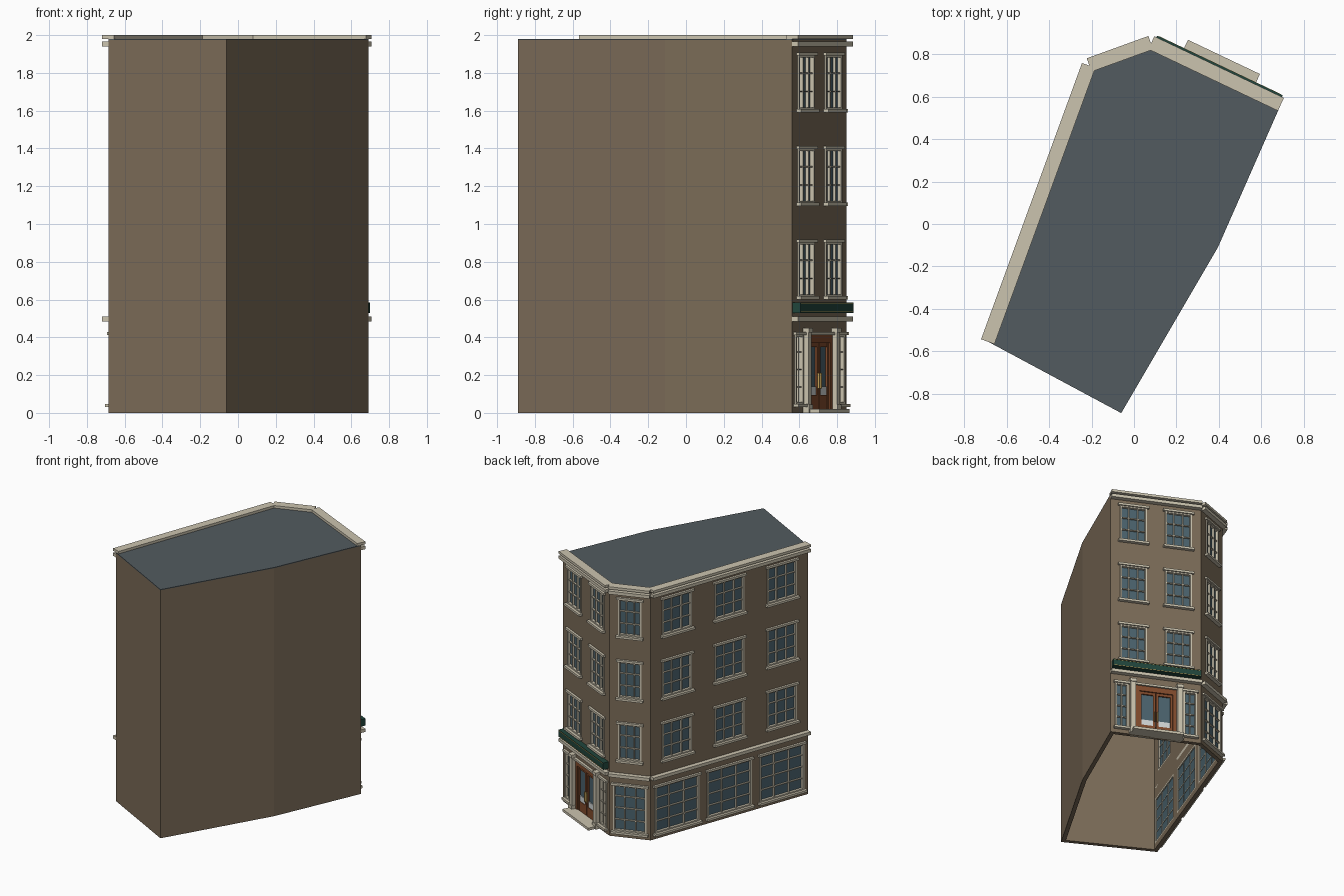
import bpy, bmesh
from mathutils import Vector, Matrix

if "Cube" in bpy.data.objects:
    bpy.data.objects.remove(bpy.data.objects["Cube"])

# Footprint, clockwise: side street, chamfer, entrance front, then blank party walls
F, A, B, C, D, E = [Vector(p) for p in [(-.685, -.555), (-.21, .745), (.08, .85),
                                        (.69, .56), (.395, -.11), (-.06, -.89)]]
FOOT = [F, A, B, C, D, E]
THICK = .03


def material(name, rgb):
    m = bpy.data.materials.new(name)
    m.diffuse_color = (*rgb, 1)
    m.use_nodes = True
    m.node_tree.nodes["Principled BSDF"].inputs["Base Color"].default_value = m.diffuse_color
    return m


BRICK = material("brown_brick", (.20, .150, .098))
CREAM = material("cream_stone", (.60, .55, .43))
SLATE = material("slate", (.085, .105, .115))
GLASS = material("glass", (.07, .125, .155))
GREEN = material("sign_green", (.015, .06, .045))
WOOD = material("door_wood", (.22, .07, .025))
BRASS = material("brass", (.55, .36, .10))
PALE = material("pale_panel", (.65, .68, .68))


def finish(bm, name, mat):
    bmesh.ops.recalc_face_normals(bm, faces=bm.faces)
    me = bpy.data.meshes.new(name)
    bm.to_mesh(me)
    bm.free()
    ob = bpy.data.objects.new(name, me)
    bpy.context.collection.objects.link(ob)
    if mat:
        me.materials.append(mat)
    return ob


def inset(poly, d):
    out, n = [], len(poly)
    for i, p in enumerate(poly):
        e1, e2 = (p - poly[i - 1]).normalized(), (poly[(i + 1) % n] - p).normalized()
        n1, n2 = Vector((-e1.y, e1.x)), Vector((-e2.y, e2.x))
        out.append(p - d * (n1 + n2) / (1 + n1.dot(n2)))
    return out


class Facade:
    """Collects boxes in wall coordinates: u along wall, n outward, z up."""

    def __init__(self, name, p, q):
        self.name, self.len, self.parts = name, (q - p).length, {}
        t = (q - p).normalized()
        c = (p + q) / 2
        self.mat = Matrix(((t.x, -t.y, 0, c.x), (t.y, t.x, 0, c.y), (0, 0, 1, 0), (0, 0, 0, 1)))

    def box(self, part, mat, u, n, z, bm=None):
        if bm is None:
            bm = self.parts.setdefault(part, (bmesh.new(), mat))[0]
        size = Matrix.Diagonal((u[1] - u[0], n[1] - n[0], z[1] - z[0], 1))
        mid = Matrix.Translation(((u[0] + u[1]) / 2, (n[0] + n[1]) / 2, (z[0] + z[1]) / 2))
        bmesh.ops.create_cube(bm, size=1, matrix=self.mat @ mid @ size)

    def window(self, u, w, z0, z1, cols, rows, lip=.014):
        a, b = u - w / 2, u + w / 2
        self.box("", None, (a, b), (-.05, .05), (z0, z1), cutter)
        self.box("glass", GLASS, (a, b), (-.022, -.014), (z0, z1))
        fr = .013
        for s in ((a, a + fr), (b - fr, b)):
            self.box("window_frames", CREAM, s, (-.03, .008), (z0, z1))
        for s in ((z0, z0 + fr), (z1 - fr, z1)):
            self.box("window_frames", CREAM, (a, b), (-.03, .007), s)
        for i in range(1, cols):
            x = a + w * i / cols
            self.box("glazing_bars", CREAM, (x - .004, x + .004), (-.026, .002), (z0, z1))
        for i in range(1, rows):
            z = z0 + (z1 - z0) * i / rows
            self.box("glazing_bars", CREAM, (a, b), (-.025, 0), (z - .0035, z + .0035))
        self.box("sills", CREAM, (a - lip, b + lip), (-.01, .028), (z0 - .014, z0 + .003))
        self.box("lintels", CREAM, (a - lip, b + lip), (-.01, .018), (z1 - .003, z1 + .014))

    def bands(self):
        h = self.len / 2
        for part, z in (("coping", (1.98, 2)), ("cornice", (1.94, 1.965)), ("shop_cornice", (.485, .51))):
            self.box(part, CREAM, (-h, h), (-.03, .037), z)

    def upper(self, centres, w):
        for k in range(3):
            for u in centres:
                self.window(u, w, .615 + .495 * k, .905 + .495 * k, 3, 3)

    def build(self):
        for part, (bm, mat) in self.parts.items():
            finish(bm, self.name + "_" + part, mat)


cutter = bmesh.new()
side, chamfer, front = Facade("side", F, A), Facade("chamfer", A, B), Facade("front", B, C)
for f in (side, chamfer, front):
    f.bands()

# Side street: three bays
bays = [-side.len / 3, 0, side.len / 3]
side.upper(bays, .26)
for u in bays:
    side.window(u, .39, .045, .415, 3, 4)

# Chamfered corner: one bay
chamfer.upper([0], .175)
chamfer.window(0, .25, .045, .415, 3, 4)

# Entrance front: two bays above, narrow windows beside the door
front.upper([-.168, .168], .2)
for s in (-1, 1):
    front.window(s * .255, .1, .045, .415, 2, 4, .01)
    p = s * .175
    front.box("pilasters", CREAM, (p - .02, p + .02), (-.01, .03), (.005, .45))
    front.box("pilaster_bases", CREAM, (p - .025, p + .025), (-.01, .036), (0, .045))
    front.box("pilaster_caps", CREAM, (p - .025, p + .025), (-.01, .036), (.425, .45))

# Doorway with two glazed leaves
front.box("", None, (-.15, .15), (-.05, .05), (.02, .415), cutter)
for s in (-1, 1):
    u = sorted((s * .15, s * .125))
    front.box("door_frame", WOOD, u, (-.03, .006), (.02, .415))
    leaf = sorted((s * .003, s * .125))
    front.box("door_glass", GLASS, leaf, (-.02, -.014), (.1, .37))
    front.box("door_rails", WOOD, leaf, (-.026, -.004), (.02, .095))
    front.box("door_rails", WOOD, leaf, (-.026, -.004), (.35, .37))
    front.box("door_panels", PALE, leaf, (-.022, -.008), (.095, .14))
    for e in ((.003, .02), (.108, .125)):
        front.box("door_stiles", WOOD, sorted((s * e[0], s * e[1])), (-.027, -.003), (.02, .37))
    front.box("door_handles", BRASS, sorted((s * .009, s * .015)), (-.003, .009), (.13, .21))
front.box("door_head", WOOD, (-.125, .125), (-.03, .006), (.37, .415))
front.box("door_lintel", CREAM, (-.155, .155), (-.01, .02), (.412, .428))
front.box("doorstep", CREAM, (-.1875, .1875), (-.03, .09), (0, .02))
front.box("fascia_board", GREEN, (-.3275, .3275), (-.005, .045), (.53, .585))
for z in (.533, .578):
    front.box("fascia_trim", BRASS, (-.32, .32), (.04, .047), (z, z + .003))
for f in (side, chamfer, front):
    f.build()

# Hollow wall shell, open underneath
bm = bmesh.new()
rings = [[bm.verts.new((p.x, p.y, z)) for p in poly]
         for poly, z in ((FOOT, 0), (FOOT, 1.974), (inset(FOOT, THICK), 1.974), (inset(FOOT, THICK), 0))]
for k in range(4):
    r, s = rings[k], rings[(k + 1) % 4]
    for i in range(6):
        j = (i + 1) % 6
        bm.faces.new((r[i], r[j], s[j], s[i]))
walls = finish(bm, "walls", BRICK)

# Cut the openings
cut = finish(cutter, "opening_cutter", None)
cut.hide_render = True
mod = walls.modifiers.new("openings", 'BOOLEAN')
mod.object, mod.operation, mod.solver = cut, 'DIFFERENCE', 'EXACT'
bpy.context.view_layer.objects.active = walls
bpy.ops.object.modifier_apply(modifier=mod.name)
bpy.data.objects.remove(cut)

# Flat roof
bm = bmesh.new()
face = bm.faces.new([bm.verts.new((p.x, p.y, 1.974)) for p in FOOT])
top = bmesh.ops.extrude_face_region(bm, geom=[face])["geom"]
bmesh.ops.translate(bm, vec=(0, 0, .006), verts=[v for v in top if isinstance(v, bmesh.types.BMVert)])
finish(bm, "roof", SLATE)
